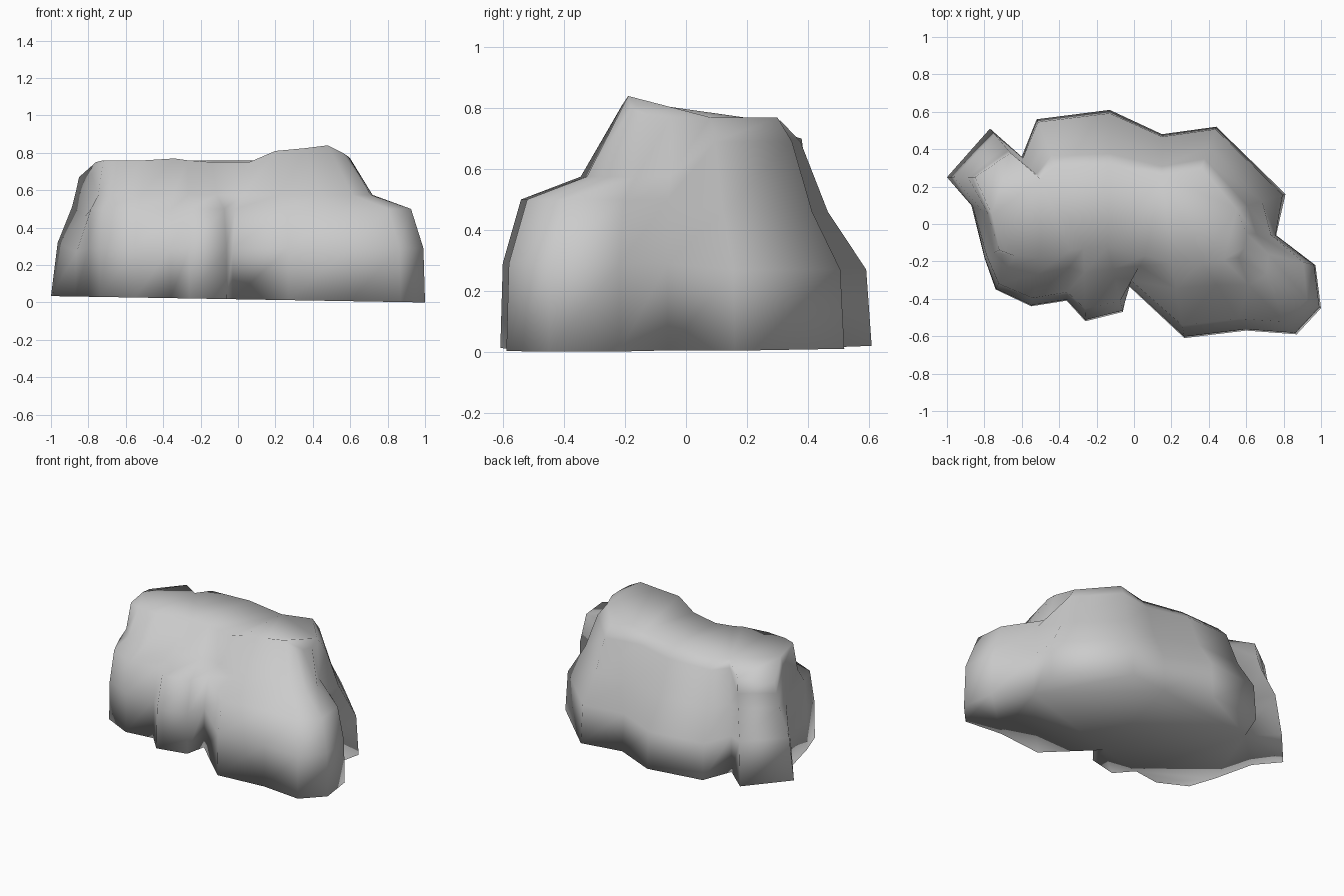
import bpy, bmesh
from mathutils import Vector

if "Cube" in bpy.data.objects:
    bpy.data.objects.remove(bpy.data.objects["Cube"])

# Boulder outline at the ground, counter-clockwise from the right-hand lump
BASE = [(1.0, -.45), (.97, -.22), (.76, -.06), (.81, .16), (.44, .52), (.15, .48),
        (-.13, .61), (-.52, .56), (-.60, .36), (-.77, .51), (-1.0, .25), (-.87, .10),
        (-.80, -.18), (-.74, -.35), (-.55, -.44), (-.36, -.41), (-.26, -.52),
        (-.06, -.47), (-.03, -.33), (.27, -.61), (.60, -.57), (.87, -.59)]

# Matching rim of the upper plateau
CREST = [(.56, -.18, .80), (.59, -.13, .78), (.60, -.05, .77), (.55, .08, .77),
         (.36, .30, .77), (.15, .26, .76), (-.13, .31, .76), (-.42, .31, .75),
         (-.50, .24, .74), (-.66, .38, .70), (-.85, .25, .67), (-.76, .05, .75),
         (-.72, -.14, .76), (-.64, -.17, .76), (-.50, -.18, .76), (-.34, -.14, .77),
         (-.27, -.13, .76), (-.14, -.12, .75), (.06, -.17, .75), (.20, -.21, .81),
         (.36, -.20, .825), (.48, -.19, .84)]

# Side profiles (inset toward crest, height): ledge in front, slope behind, steep left fin
FRONT = [(.02, .29), (.17, .50), (.66, .575)]
BACK = [(.06, .27), (.48, .46), (.78, .69)]
FIN = [(.24, .32), (.75, .51), (.90, .60)]

bm = bmesh.new()
columns = []
for (x, y), c in zip(BASE, CREST):
    base, crest = Vector((x, y, .017 - .017 * x)), Vector(c)
    profile = FRONT if y < 0 else FIN if x < -.7 and y > .2 else BACK
    pts = [base]
    for t, z in profile:
        p = base.lerp(crest, t)
        p.z = z
        pts.append(p)
    columns.append([bm.verts.new(p) for p in pts + [crest]])

# Side walls
n = len(columns)
for i in range(n):
    a, b = columns[i], columns[(i + 1) % n]
    for k in range(len(a) - 1):
        bm.faces.new((a[k], b[k], b[k + 1], a[k + 1]))

# Plateau and underside
top = bm.faces.new([c[-1] for c in columns])
bottom = bm.faces.new([c[0] for c in reversed(columns)])
bmesh.ops.triangulate(bm, faces=[top, bottom])
bmesh.ops.recalc_face_normals(bm, faces=bm.faces)
for f in bm.faces:
    f.smooth = True

mesh = bpy.data.meshes.new("boulder")
bm.to_mesh(mesh)
bm.free()
boulder = bpy.data.objects.new("boulder", mesh)
bpy.context.collection.objects.link(boulder)
